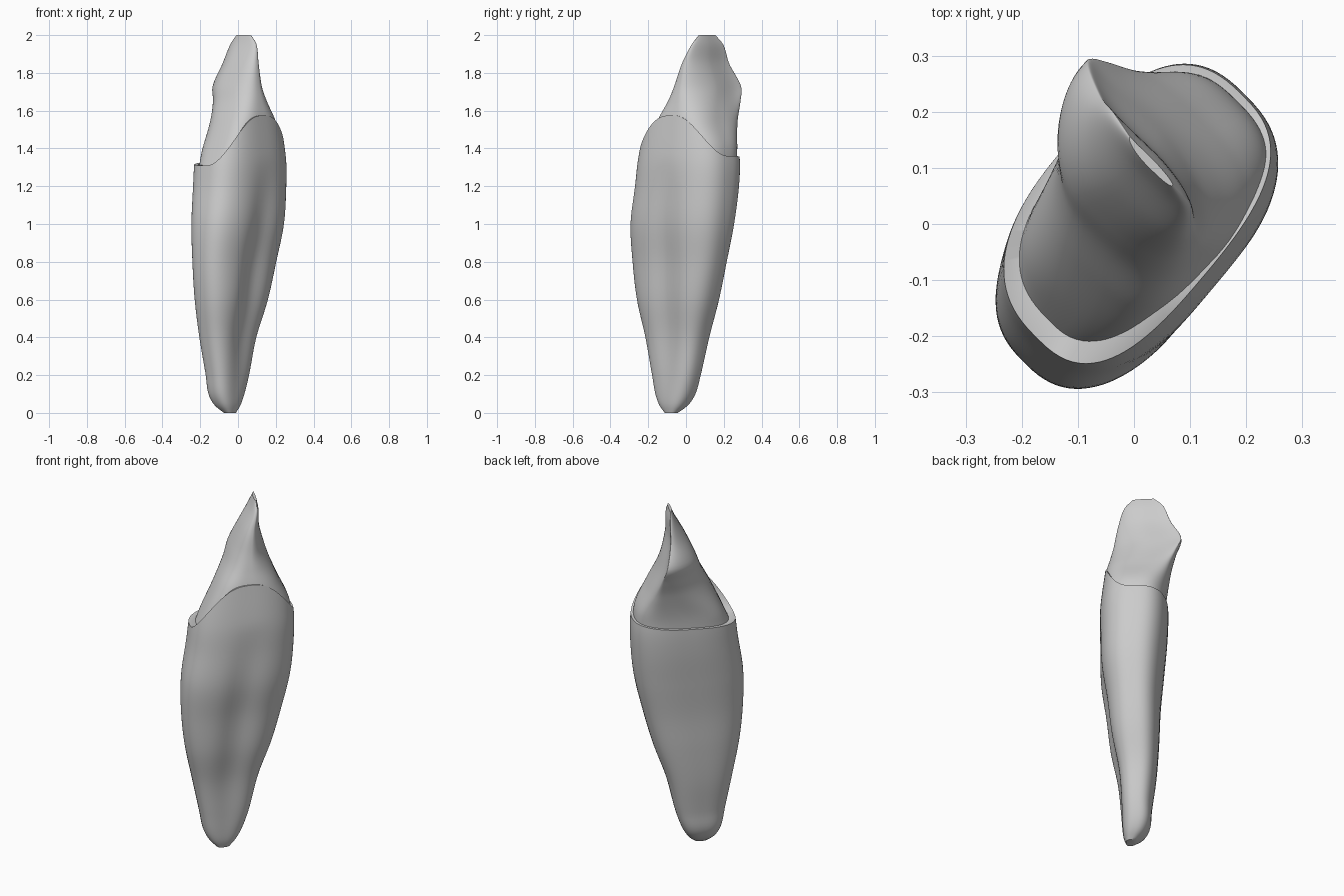
import bpy, math

cube = bpy.data.objects.get("Cube")
if cube:
    bpy.data.objects.remove(cube)

mat = bpy.data.materials.new("plain grey")
mat.use_nodes = True
GREY = (0.6, 0.6, 0.6, 1)
mat.diffuse_color = GREY
mat.node_tree.nodes["Principled BSDF"].inputs["Base Color"].default_value = GREY

SEG = 96
R = math.sqrt(0.5)

# Section tables: height, u min, u max, v min, v max (u = long axis, v = across)
ROOT = [(0, -.12, -.05, -.05, .0), (.04, -.16, -.01, -.065, .05), (.1, -.19, .025, -.075, .08),
        (.2, -.21, .06, -.085, .09), (.4, -.25, .11, -.105, .115), (.6, -.29, .18, -.14, .13),
        (.8, -.31, .235, -.16, .14), (1.0, -.31, .28, -.185, .16), (1.2, -.28, .30, -.185, .18),
        (1.35, -.26, .30, -.18, .185), (1.6, -.21, .26, -.15, .17)]
CROWN = [(1.2, -.275, .28, -.165, .165), (1.4, -.19, .28, -.165, .175), (1.55, -.12, .215, -.15, .205),
         (1.65, -.07, .175, -.125, .24), (1.73, -.04, .15, -.105, .265), (1.85, .015, .12, -.08, .205),
         (1.95, .07, .115, -.045, .165), (2.0, .09, .105, .0, .115)]


def section(table, z):
    """Smoothly interpolate a section table at height z."""
    z = min(max(z, table[0][0]), table[-1][0])
    i = next(k for k in range(len(table) - 1) if z <= table[k + 1][0])

    def slope(k, c):
        lo, hi = table[max(k - 1, 0)], table[min(k + 1, len(table) - 1)]
        return (hi[c] - lo[c]) / (hi[0] - lo[0])
    a, b = table[i], table[i + 1]
    h = b[0] - a[0]
    t = (z - a[0]) / h
    s = t * t * (3 - 2 * t)
    return [a[c] * (1 - s) + b[c] * s + h * t * (1 - t) * ((1 - t) * slope(i, c) - t * slope(i + 1, c))
            for c in range(1, 5)]


def power(x, e):
    return math.copysign(abs(x) ** e, x)


def ease(z, lo, hi):
    t = min(max((z - lo) / (hi - lo), 0), 1)
    return t * t * (3 - 2 * t)


def offsets(table, ang, z, e):
    """Section centre, half sizes and the unit outline point at an angle."""
    u0, u1, v0, v1 = section(table, z)
    return ((u0 + u1) / 2, (v0 + v1) / 2, (u1 - u0) / 2, (v1 - v0) / 2,
            power(math.cos(ang), e), power(math.sin(ang), e))


def place(u, v, z):
    return ((u - v) * R, (u + v) * R, z)


def root_point(ang, z, scale=1.0):
    cu, cv, a, b, pu, pv = offsets(ROOT, ang, z, .76)
    du, dv = a * pu, b * pv
    # lengthwise hollow along one broad side
    if dv < 0:
        fade = math.sin(math.pi * min(z / 1.35, 1))
        dv += .028 * fade * math.exp(-((du - .02) / .09) ** 2)
    dv += .08 * du
    return place(cu + du * scale, cv + dv * scale, z)


def crown_point(ang, z):
    # broad flat outer face, rounder inner face, leaning along the slanted blade
    lean = ease(z, 1.35, 1.7)
    if math.cos(ang) < 0:
        e = .74 - .16 * ease(z, 1.25, 1.5) + .17 * ease(z, 1.55, 1.75)
    else:
        e = .74 + .36 * ease(z, 1.5, 1.75)
    cu, cv, a, b, pu, pv = offsets(CROWN, ang, z, e)
    du, dv = a * pu, b * pv
    du += .95 * lean * a * max(pv, 0) ** 2 * (1 - .6 * max(pu, 0))
    dv += .08 * (1 - lean) * du
    return place(cu + du, cv + dv, z)


def rim_height(ang):
    return 1.335 + .025 * math.cos(ang) + .24 * max(0, -math.sin(ang)) ** 2


def loft(name, rings):
    """Skin a stack of rings and cap both ends."""
    verts = [p for ring in rings for p in ring]
    faces = [tuple(reversed(range(SEG)))]
    for r in range(len(rings) - 1):
        for i in range(SEG):
            j = (i + 1) % SEG
            faces.append((r * SEG + i, r * SEG + j, (r + 1) * SEG + j, (r + 1) * SEG + i))
    faces.append(tuple(range(len(verts) - SEG, len(verts))))
    mesh = bpy.data.meshes.new(name)
    mesh.from_pydata(verts, [], faces)
    mesh.materials.append(mat)
    ob = bpy.data.objects.new(name, mesh)
    bpy.context.collection.objects.link(ob)
    bpy.ops.object.select_all(action='DESELECT')
    ob.select_set(True)
    bpy.context.view_layer.objects.active = ob
    bpy.ops.object.shade_smooth_by_angle(angle=math.radians(40))


angles = [2 * math.pi * i / SEG for i in range(SEG)]

# Root: level rings low down, then rings that bend up to the wavy rim
BEND = 0.9
rings = [[root_point(a, BEND * (k / 36) ** 1.3) for a in angles] for k in range(37)]
for k in range(1, 21):
    rings.append([root_point(a, BEND + (rim_height(a) - BEND) * k / 20) for a in angles])
# flat ledge inside the rim
rings.append([root_point(a, rim_height(a), .8) for a in angles])
loft("root", rings)

# Crown: rises from just under the rim to a thin blade set across the long axis
rings = []
for k in range(41):
    ring = []
    for a in angles:
        base = rim_height(a) - .04
        ring.append(crown_point(a, base + (2 - base) * k / 40))
    rings.append(ring)
loft("crown", rings)
